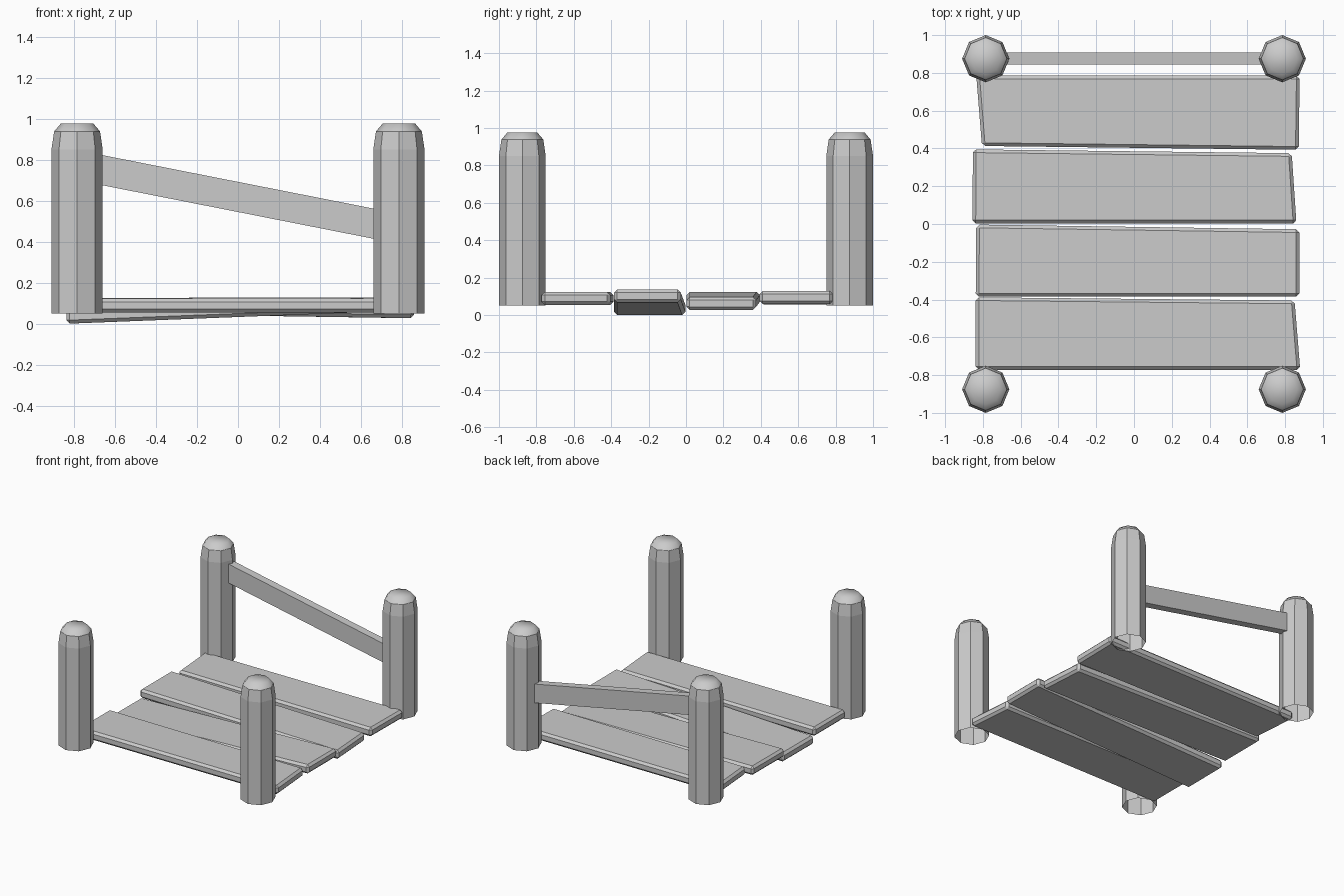
import bpy, bmesh
from math import cos, sin, pi

if "Cube" in bpy.data.objects:
    bpy.data.objects.remove(bpy.data.objects["Cube"])


def finish(name, bm):
    mesh = bpy.data.meshes.new(name)
    bm.to_mesh(mesh)
    bm.free()
    ob = bpy.data.objects.new(name, mesh)
    bpy.context.collection.objects.link(ob)
    return ob


def hexahedron(bottom, top, bevel=0.0):
    """Box from two counter-clockwise rings of four corners."""
    bm = bmesh.new()
    b = [bm.verts.new(p) for p in bottom]
    t = [bm.verts.new(p) for p in top]
    bm.faces.new(b[::-1])
    bm.faces.new(t)
    for i in range(4):
        j = (i + 1) % 4
        bm.faces.new((b[i], b[j], t[j], t[i]))
    if bevel:
        bmesh.ops.bevel(bm, geom=bm.edges[:], offset=bevel, segments=1,
                        affect='EDGES')
    return bm


# Posts: eight-sided, open underneath, rounded at the top
POST = [(0.125, 0.05), (0.125, 0.85), (0.112, 0.938), (0.08, 0.976)]


def post(name, x, y):
    bm = bmesh.new()
    rings = [[bm.verts.new((x + r * cos(k * pi / 4), y + r * sin(k * pi / 4), z))
              for k in range(8)] for r, z in POST]
    for low, high in zip(rings, rings[1:]):
        for i in range(8):
            j = (i + 1) % 8
            f = bm.faces.new((low[i], low[j], high[j], high[i]))
            f.smooth = low is rings[2]
    bm.faces.new(rings[-1]).smooth = True
    finish(name, bm)


for sx, side in ((-1, "left"), (1, "right")):
    for sy, end in ((-1, "front"), (1, "back")):
        post(f"{end}_{side}_post", sx * 0.785, sy * 0.875)

# Planks: outline (front left, front right, back right, back left),
# then underside height at the left and right ends
THICK = 0.07
PLANKS = {
    "plank_back": ([(-.805, .413), (.872, .393), (.877, .785), (-.835, .785)], .056, .058),
    "plank_mid_back": ([(-.855, .003), (.86, .003), (.835, .375), (-.853, .395)], .053, .027),
    "plank_mid_front": ([(-.838, -.385), (.875, -.385), (.875, -.028), (-.835, -.003)], .0, .067),
    "plank_front": ([(-.838, -.772), (.88, -.772), (.85, -.405), (-.838, -.388)], .054, .054),
}
for name, (outline, zl, zr) in PLANKS.items():
    bottom = [(x, y, zl if x < 0 else zr) for x, y in outline]
    top = [(x, y, z + THICK) for x, y, z in bottom]
    finish(name, hexahedron(bottom, top, 0.017))

# Sloping rail between the back posts
X, Y0, Y1 = 0.72, 0.845, 0.907
bottom = [(-X, Y0, .687), (X, Y0, .403), (X, Y1, .403), (-X, Y1, .687)]
top = [(x, y, z + 0.147) for x, y, z in bottom]
finish("back_rail", hexahedron(bottom, top))
